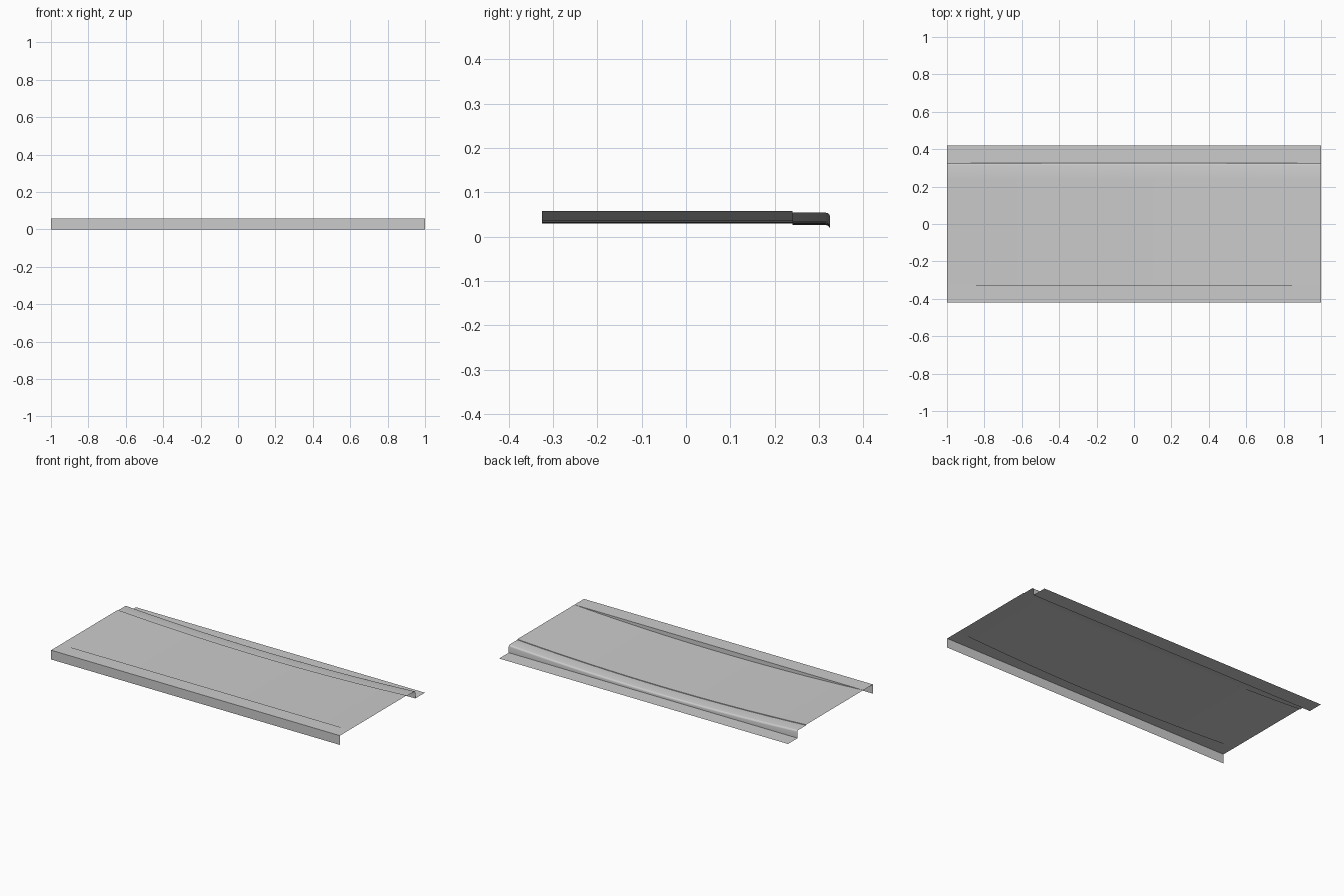
import bpy, bmesh, math

if "Cube" in bpy.data.objects:
    bpy.data.objects.remove(bpy.data.objects["Cube"])

SAG = 0.028   # how far the deck dips at mid span

# Cross-section points: (y, z, share of the dip)
FRONT = [(-0.42, 0.0, 0), (-0.42, 0.058, 0), (-0.325, 0.058, 0),
         (-0.325, 0.058, 1), (0.015, 0.058, 1)]
BACK = [(0.015, 0.058, 1), (0.24, 0.058, 1), (0.24, 0.054, 1),
        (0.315, 0.054, 1), (0.320, 0.0526, 1), (0.3236, 0.049, 1),
        (0.325, 0.044, 1), (0.325, 0.006, 0), (0.42, 0.006, 0)]


def sheet(name, profile, x0, x1, segments):
    """Loft a sheet-metal section along x, dipping towards mid span."""
    bm = bmesh.new()
    rows = []
    for k in range(segments + 1):
        x = x0 + (x1 - x0) * k / segments
        dip = SAG * (1 - x * x)
        rows.append([bm.verts.new((x, y, z - dip * w)) for y, z, w in profile])
    for a, b in zip(rows, rows[1:]):
        for i in range(len(profile) - 1):
            bm.faces.new((a[i], b[i], b[i + 1], a[i + 1]))
    # the front step closes to nothing at the ends
    bmesh.ops.remove_doubles(bm, verts=bm.verts, dist=1e-5)
    mesh = bpy.data.meshes.new(name)
    bm.to_mesh(mesh)
    bm.free()
    obj = bpy.data.objects.new(name, mesh)
    bpy.context.collection.objects.link(obj)
    bpy.ops.object.select_all(action='DESELECT')
    obj.select_set(True)
    bpy.context.view_layer.objects.active = obj
    bpy.ops.object.shade_smooth_by_angle(angle=math.radians(35))


# Outer bays are one piece, the middle bay is split lengthwise
WHOLE = FRONT + BACK[1:]
sheet("left_panel", WHOLE, -1.0, -0.235, 12)
sheet("right_panel", WHOLE, 0.23, 1.0, 12)
sheet("middle_front_panel", FRONT, -0.235, 0.23, 8)
sheet("middle_back_panel", BACK, -0.235, 0.23, 8)
